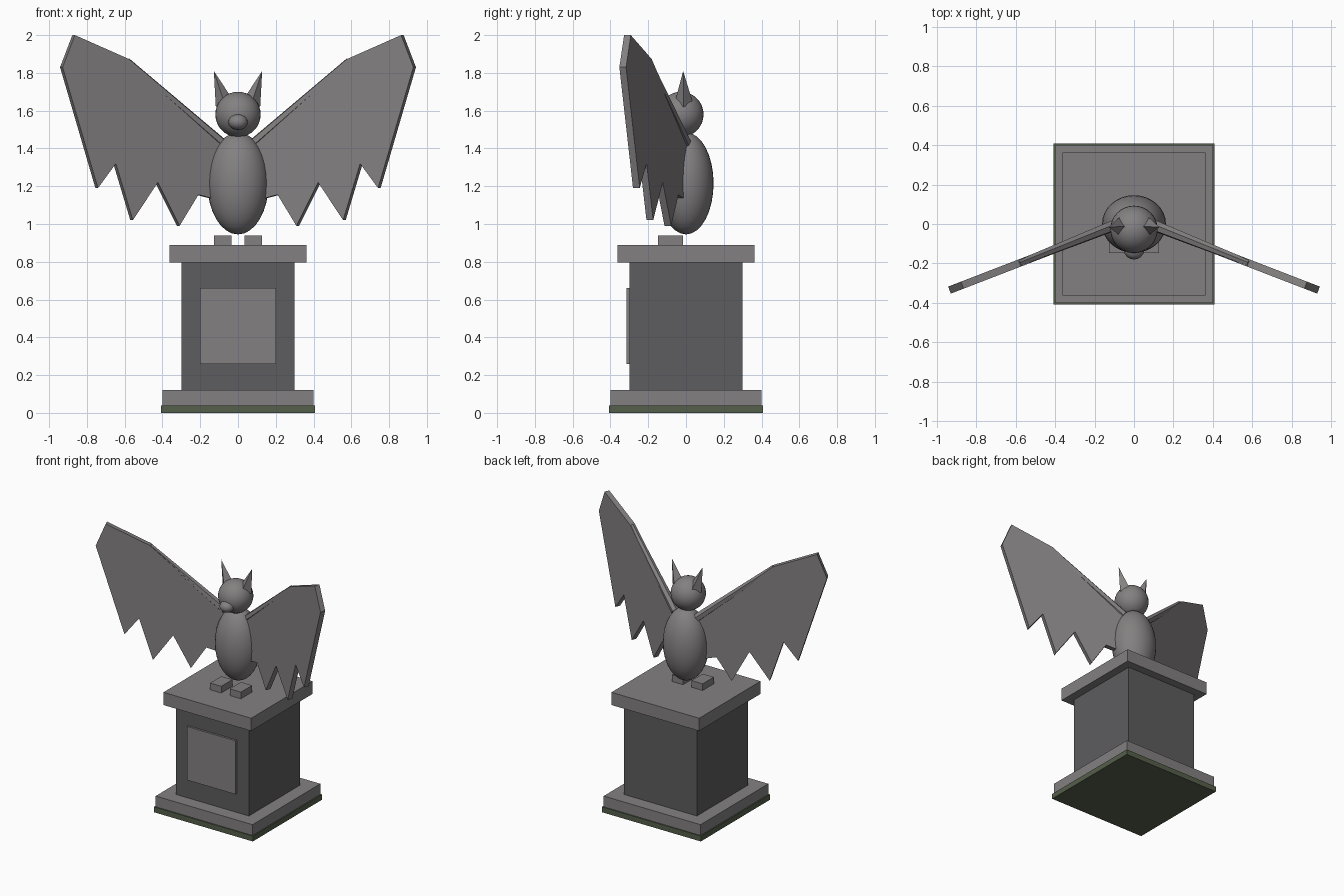
import bpy, bmesh, math
from mathutils import Vector

if "Cube" in bpy.data.objects:
    bpy.data.objects.remove(bpy.data.objects["Cube"])


def material(name, rgb):
    m = bpy.data.materials.new(name)
    m.diffuse_color = (*rgb, 1)
    m.use_nodes = True
    m.node_tree.nodes["Principled BSDF"].inputs["Base Color"].default_value = m.diffuse_color
    return m


STONE = material("stone", (0.23, 0.217, 0.22))
DARK = material("dark_stone", (0.11, 0.107, 0.112))
MOSS = material("moss", (0.09, 0.115, 0.07))


def finish(name, bm, mat, smooth=False):
    bmesh.ops.recalc_face_normals(bm, faces=bm.faces)
    me = bpy.data.meshes.new(name)
    bm.to_mesh(me)
    bm.free()
    me.materials.append(mat)
    for p in me.polygons:
        p.use_smooth = smooth
    ob = bpy.data.objects.new(name, me)
    bpy.context.collection.objects.link(ob)
    return ob


def box(name, lo, hi, mat=STONE):
    bm = bmesh.new()
    bmesh.ops.create_cube(bm, size=1)
    lo, hi = Vector(lo), Vector(hi)
    for v in bm.verts:
        v.co = (lo + hi) / 2 + v.co * (hi - lo)
    return finish(name, bm, mat)


def slab(name, half, z0, z1, mat=STONE):
    return box(name, (-half, -half, z0), (half, half, z1), mat)


def ellipsoid(name, centre, radii, seg=32, rings=16):
    bm = bmesh.new()
    bmesh.ops.create_uvsphere(bm, u_segments=seg, v_segments=rings, radius=1)
    for v in bm.verts:
        v.co = Vector(centre) + v.co * Vector(radii)
    return finish(name, bm, STONE, True)


def taper(name, a, b, r1, r2, sides):
    # tapered prism running from point a to point b
    a, b = Vector(a), Vector(b)
    bm = bmesh.new()
    bmesh.ops.create_cone(bm, cap_ends=True, segments=sides, radius1=r1,
                          radius2=r2, depth=(b - a).length)
    rot = Vector((0, 0, 1)).rotation_difference(b - a).to_matrix()
    for v in bm.verts:
        v.co = (a + b) / 2 + rot @ v.co
    bmesh.ops.remove_doubles(bm, verts=bm.verts, dist=1e-5)
    return finish(name, bm, STONE)


# Pedestal
slab("moss_rim", 0.408, 0, 0.04, MOSS)
slab("pedestal_base", 0.40, 0.002, 0.12)
slab("pedestal_column", 0.30, 0.12, 0.80, DARK)
slab("pedestal_cap", 0.362, 0.795, 0.89)
box("front_panel", (-0.2, -0.315, 0.26), (0.2, -0.29, 0.66))

# Body, head and snout
ellipsoid("body", (0, 0, 1.215), (0.162, 0.146, 0.27))
ellipsoid("head", (0, -0.027, 1.58), (0.12, 0.12, 0.12))
ellipsoid("snout", (0, -0.13, 1.54), (0.052, 0.05, 0.042), 16, 8)

# Wing outline (x, z) on the rear face; the wing sweeps forward to the tip
OUTLINE = [(0.09, 1.42), (0.59, 1.873), (0.877, 2.0), (0.942, 1.83),
           (0.755, 1.19), (0.66, 1.32), (0.57, 1.02), (0.438, 1.22),
           (0.323, 0.99), (0.223, 1.155), (0.09, 1.12)]
SWEEP = math.atan(0.386)
THICK = 0.038

for side, s in (("left", -1), ("right", 1)):
    # Foot
    x = sorted((s * 0.035, s * 0.127))
    box(side + "_foot", (x[0], -0.147, 0.888), (x[1], -0.015, 0.94))
    # Ear
    taper(side + "_ear", (s * 0.07, -0.012, 1.635), (s * 0.128, -0.015, 1.81),
          0.05, 0, 4)
    # Wing membrane
    bm = bmesh.new()
    face = bm.faces.new([bm.verts.new((s * px, -0.386 * (px - 0.12), pz))
                         for px, pz in OUTLINE])
    ext = bmesh.ops.extrude_face_region(bm, geom=[face], use_keep_orig=True)
    moved = [g for g in ext["geom"] if isinstance(g, bmesh.types.BMVert)]
    bmesh.ops.translate(bm, verts=moved, vec=(-s * THICK * math.sin(SWEEP),
                                              -THICK * math.cos(SWEEP), 0))
    finish(side + "_wing", bm, STONE)
    # Arm bone along the leading edge
    taper(side + "_arm", (s * 0.09, -0.003, 1.43), (s * 0.585, -0.2, 1.862),
          0.03, 0.018, 6)
